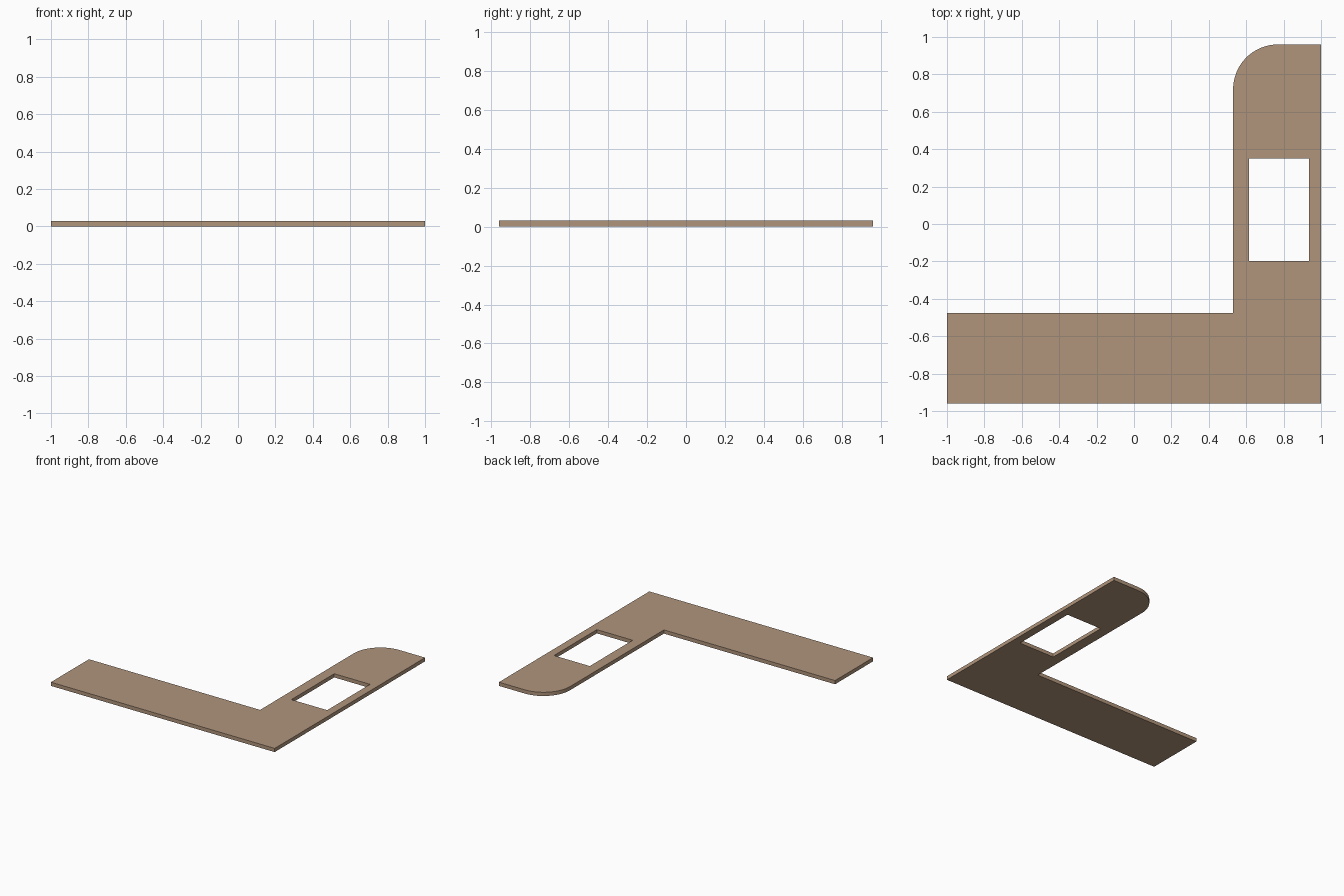
import bpy, bmesh, math

if "Cube" in bpy.data.objects:
    bpy.data.objects.remove(bpy.data.objects["Cube"])

THICK = 0.03
HALF_Y = 0.96
INNER_X, INNER_Y = 0.53, -0.475
RADIUS = 0.24

mat = bpy.data.materials.new("warm tan")
mat.diffuse_color = (0.434, 0.301, 0.202, 1)
mat.use_nodes = True
mat.node_tree.nodes["Principled BSDF"].inputs["Base Color"].default_value = mat.diffuse_color


def add_loop(bm, points):
    verts = [bm.verts.new((x, y, 0)) for x, y in points]
    return [bm.edges.new((v, verts[(i + 1) % len(verts)])) for i, v in enumerate(verts)]


# L-shaped outline with one rounded corner
outline = [(-1, -HALF_Y), (1, -HALF_Y), (1, HALF_Y)]
for i in range(25):
    a = math.radians(90 + 90 * i / 24)
    outline.append((INNER_X + RADIUS + RADIUS * math.cos(a),
                    HALF_Y - RADIUS + RADIUS * math.sin(a)))
outline += [(INNER_X, INNER_Y), (-1, INNER_Y)]

# rectangular cutout
cutout = [(0.615, -0.197), (0.935, -0.197), (0.935, 0.35), (0.615, 0.35)]

# fill the flat profile, then extrude it to a slab
bm = bmesh.new()
edges = add_loop(bm, outline) + add_loop(bm, cutout)
bmesh.ops.triangle_fill(bm, edges=edges, use_beauty=True, use_dissolve=False)
ext = bmesh.ops.extrude_face_region(bm, geom=bm.faces[:], use_keep_orig=True)
top = [g for g in ext["geom"] if isinstance(g, bmesh.types.BMVert)]
bmesh.ops.translate(bm, verts=top, vec=(0, 0, THICK))
bmesh.ops.recalc_face_normals(bm, faces=bm.faces[:])

mesh = bpy.data.meshes.new("countertop")
bm.to_mesh(mesh)
bm.free()
mesh.materials.append(mat)
obj = bpy.data.objects.new("countertop", mesh)
bpy.context.collection.objects.link(obj)

# smooth the rounded corner, keep the edges sharp
bpy.context.view_layer.objects.active = obj
obj.select_set(True)
bpy.ops.object.shade_smooth_by_angle(angle=math.radians(30))
